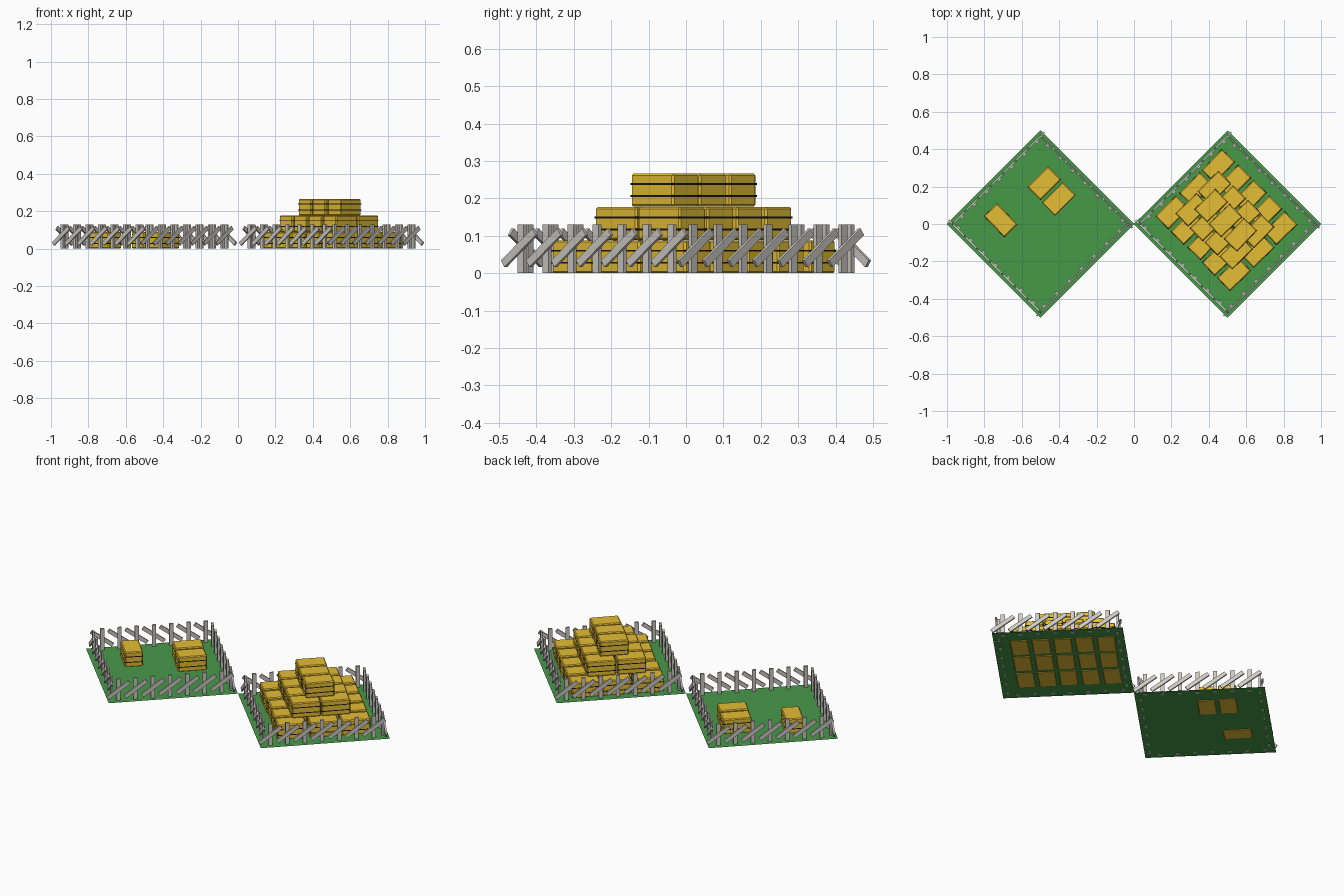
import bpy, bmesh, math, random
from mathutils import Matrix

if "Cube" in bpy.data.objects:
    bpy.data.objects.remove(bpy.data.objects["Cube"])

random.seed(4)


def material(name, rgb):
    m = bpy.data.materials.new(name)
    m.diffuse_color = (*rgb, 1)
    m.use_nodes = True
    m.node_tree.nodes["Principled BSDF"].inputs["Base Color"].default_value = m.diffuse_color
    return m


GRASS = material("grass_green", (0.064, 0.32, 0.066))
STRAW = material("straw_yellow", (0.78, 0.51, 0.036))
STRING = material("string_black", (0.008, 0.007, 0.005))
WOOD = material("weathered_wood", (0.60, 0.585, 0.55))


def new_object(name, bm, mats):
    me = bpy.data.meshes.new(name)
    bm.to_mesh(me)
    bm.free()
    for m in mats:
        me.materials.append(m)
    ob = bpy.data.objects.new(name, me)
    bpy.context.collection.objects.link(ob)
    return ob


def add_box(bm, matrix, size, bevel=0.0, mat=0):
    part = bmesh.new()
    bmesh.ops.create_cube(part, size=1, matrix=Matrix.Diagonal((*size, 1)))
    if bevel:
        bmesh.ops.bevel(part, geom=part.edges[:], offset=bevel, segments=1,
                        affect='EDGES')
    for f in part.faces:
        f.material_index = mat
    part.transform(matrix)
    tmp = bpy.data.meshes.new("tmp")
    part.to_mesh(tmp)
    part.free()
    bm.from_mesh(tmp)
    bpy.data.meshes.remove(tmp)


def T(x, y, z):
    return Matrix.Translation((x, y, z))


# Grass plots: two diamonds touching at the origin
def grass(cx):
    bm = bmesh.new()
    bm.faces.new([bm.verts.new(v) for v in (
        (cx + 0.5, 0, 0.003), (cx, 0.5, 0.003),
        (cx - 0.5, 0, 0.003), (cx, -0.5, 0.003))])
    new_object("grass_plot", bm, [GRASS])


# Fence: one side of posts and slanted slats, turned four times
def fence(cx, radius=0.462, count=7):
    side = radius * math.sqrt(2)
    tilt = Matrix.Rotation(math.radians(-36), 4, 'Y')
    bm = bmesh.new()
    for k in range(4):
        frame = (T(cx, 0, 0) @ Matrix.Rotation(math.radians(45 + 90 * k), 4, 'Z')
                 @ T(-side / 2, -side / 2, 0))
        for i in range(count):
            u = 0.030 + i * 0.0945
            add_box(bm, frame @ T(u, 0.004, 0.065), (0.022, 0.012, 0.130))
            add_box(bm, frame @ T(u, -0.006, 0.068) @ tilt,
                    (0.146, 0.010, 0.022))
    new_object("fence", bm, [WOOD])


# Bale: bevelled block with two dark strings barely proud of its sides
L, W, H = 0.157, 0.099, 0.088


def bale(x, y, z, angle):
    bm = bmesh.new()
    m = T(x, y, z + H / 2) @ Matrix.Rotation(math.radians(angle), 4, 'Z')
    add_box(bm, m, (L, W, H), bevel=0.005)
    for dz in (-0.016, 0.016):
        add_box(bm, m @ T(0, 0, dz), (L + 0.0008, W + 0.0008, 0.005), mat=1)
    new_object("straw_bale", bm, [STRAW, STRING])


# Stacked layers, rows running along the plot edges
def layer(cx, cy, z, rows, cols, step_l, step_w):
    d = math.sqrt(0.5)
    for r in range(rows):
        for c in range(cols):
            p = (r - (rows - 1) / 2) * step_l + random.uniform(-.003, .003)
            q = (c - (cols - 1) / 2) * step_w + random.uniform(-.002, .002)
            bale(cx + (p + q) * d, cy + (p - q) * d, z,
                 45 + random.uniform(-1.5, 1.5))


for cx in (-0.5, 0.5):
    grass(cx)
    fence(cx)

layer(0.495, 0.02, 0.0, 3, 5, 0.174, 0.117)
layer(0.488, 0.02, H + 0.001, 2, 4, 0.168, 0.110)
layer(0.490, 0.02, 2 * (H + 0.001), 1, 3, 0.165, 0.109)

# Loose bales in the other plot
bale(-0.48, 0.218, 0, 45)
bale(-0.402, 0.134, 0, 45)
bale(-0.713, 0.02, 0, -46)
